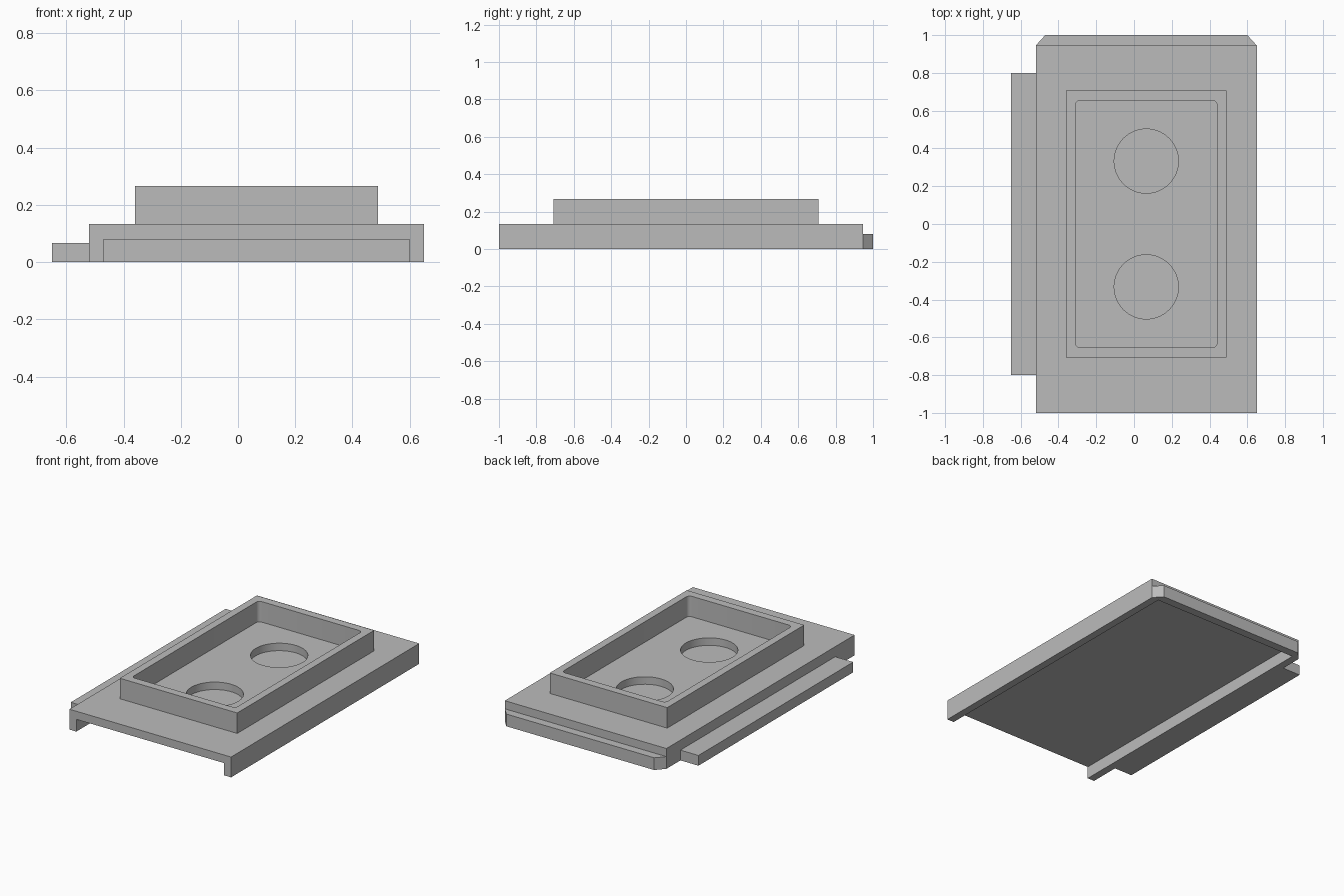
import bpy
import bmesh
from mathutils import Matrix, Vector

cube = bpy.data.objects.get("Cube")
if cube:
    bpy.data.objects.remove(cube, do_unlink=True)

grey = bpy.data.materials.new("plain grey")
grey.use_nodes = True
grey.diffuse_color = (0.5, 0.5, 0.5, 1)
grey.node_tree.nodes["Principled BSDF"].inputs["Base Color"].default_value = (0.5, 0.5, 0.5, 1)

LEFT, RIGHT, FRONT, BACK = -0.52, 0.65, -1.0, 0.945
WALL, UNDER, DECK, RIM = 0.05, 0.08, 0.133, 0.267
MID = (LEFT + RIGHT) / 2


def finish(name, bm):
    bmesh.ops.recalc_face_normals(bm, faces=bm.faces)
    mesh = bpy.data.meshes.new(name)
    bm.to_mesh(mesh)
    bm.free()
    mesh.materials.append(grey)
    obj = bpy.data.objects.new(name, mesh)
    bpy.context.collection.objects.link(obj)
    return obj


def prism(name, outline, sweep):
    """Extrude a closed outline of 3D points along a vector."""
    bm = bmesh.new()
    face = bm.faces.new([bm.verts.new(p) for p in outline])
    ext = bmesh.ops.extrude_face_region(bm, geom=[face])
    moved = [v for v in ext["geom"] if isinstance(v, bmesh.types.BMVert)]
    bmesh.ops.translate(bm, verts=moved, vec=Vector(sweep))
    return finish(name, bm)


def block(name, x0, x1, y0, y1, z0, z1, corner=0):
    outline = [(x0, y0, z0), (x1, y0, z0), (x1, y1, z0), (x0, y1, z0)]
    obj = prism(name, outline, (0, 0, z1 - z0))
    if corner:
        bm = bmesh.new()
        bm.from_mesh(obj.data)
        upright = [e for e in bm.edges if abs(e.verts[0].co.z - e.verts[1].co.z) > 0.01]
        bmesh.ops.bevel(bm, geom=upright, offset=corner, segments=5,
                        profile=0.5, affect="EDGES")
        bm.to_mesh(obj.data)
        bm.free()
    return obj


def cut(obj, cutter):
    mod = obj.modifiers.new("cut", "BOOLEAN")
    mod.operation, mod.solver, mod.object = "DIFFERENCE", "EXACT", cutter
    bpy.context.view_layer.objects.active = obj
    bpy.ops.object.modifier_apply(modifier=mod.name)
    bpy.data.objects.remove(cutter, do_unlink=True)


# Deck with a downturned wall along each side
channel = [(LEFT, 0), (LEFT + WALL, 0), (LEFT + WALL, UNDER), (RIGHT - WALL, UNDER),
           (RIGHT - WALL, 0), (RIGHT, 0), (RIGHT, DECK), (LEFT, DECK)]
deck = prism("deck", [(x, FRONT, z) for x, z in channel], (0, BACK - FRONT, 0))

# Two shallow round sockets in the deck
for y in (-0.333, 0.333):
    bm = bmesh.new()
    bmesh.ops.create_cone(bm, cap_ends=True, segments=64, radius1=0.17, radius2=0.17,
                          depth=0.1, matrix=Matrix.Translation((MID, y, UNDER + 0.054)))
    cut(deck, finish("socket_cutter", bm))

# Low back wall with clipped corners
prism("back_wall", [(LEFT, BACK, 0), (RIGHT, BACK, 0), (RIGHT - WALL, 1, 0),
                    (LEFT + WALL, 1, 0)], (0, 0, UNDER))

# Side ledge
block("side_ledge", -0.65, LEFT, -0.8, 0.8, 0, 0.067)

# Raised frame with a rounded opening
frame = block("raised_frame", MID - 0.425, MID + 0.425, -0.708, 0.708, DECK, RIM)
cut(frame, block("frame_cutter", MID - 0.375, MID + 0.375, -0.655, 0.655,
                 DECK - 0.1, RIM + 0.1, corner=0.025))

# Smooth the round walls, keep the edges crisp
for obj in (deck, frame):
    bpy.ops.object.select_all(action="DESELECT")
    obj.select_set(True)
    bpy.context.view_layer.objects.active = obj
    bpy.ops.object.shade_smooth_by_angle(angle=0.6)
